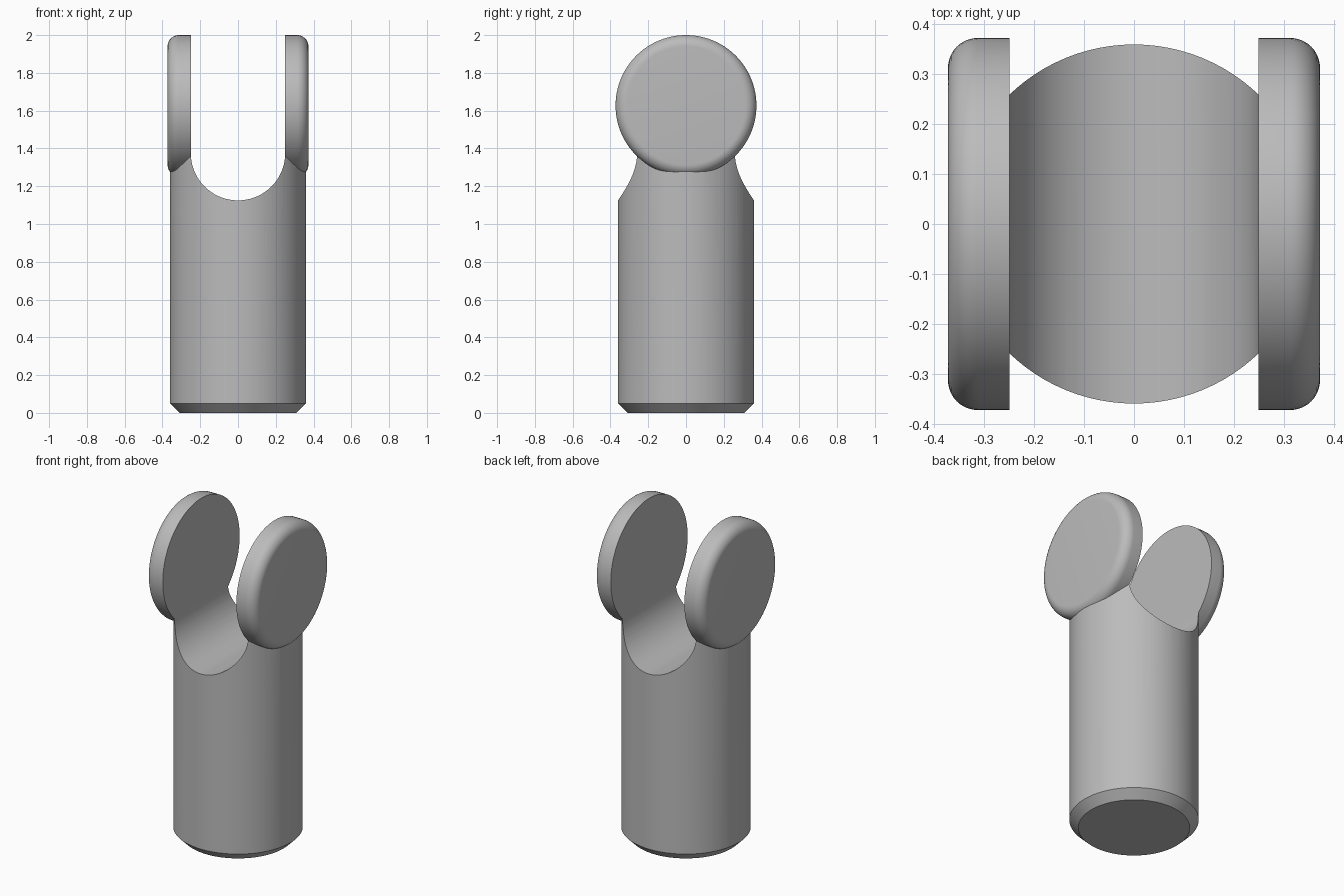
import bpy, bmesh, math
from mathutils import Matrix

cube = bpy.data.objects.get("Cube")
if cube:
    bpy.data.objects.remove(cube, do_unlink=True)

R_BODY, R_DISC, R_SLOT = 0.36, 0.373, 0.25
Z_DISC, Z_SLOT = 1.627, 1.375

steel = bpy.data.materials.new("plain grey")
steel.use_nodes = True
GREY = (0.5, 0.5, 0.5, 1)
steel.diffuse_color = GREY
steel.node_tree.nodes["Principled BSDF"].inputs["Base Color"].default_value = GREY


def add_object(name, bm):
    bmesh.ops.recalc_face_normals(bm, faces=bm.faces)
    mesh = bpy.data.meshes.new(name)
    bm.to_mesh(mesh)
    bm.free()
    mesh.materials.append(steel)
    obj = bpy.data.objects.new(name, mesh)
    bpy.context.collection.objects.link(obj)
    return obj


def turned(name, profile, steps=96, matrix=Matrix()):
    """Solid of revolution about z from (radius, height) rings, with flat caps."""
    bm = bmesh.new()
    rings = []
    for r, z in profile:
        angles = [2 * math.pi * i / steps for i in range(steps)]
        rings.append([bm.verts.new((r * math.cos(a), r * math.sin(a), z)) for a in angles])
    for low, high in zip(rings, rings[1:]):
        for i in range(steps):
            j = (i + 1) % steps
            bm.faces.new((low[i], low[j], high[j], high[i]))
    bm.faces.new(rings[0])
    bm.faces.new(rings[-1])
    bm.transform(matrix)
    return add_object(name, bm)


def combine(target, other, operation):
    mod = target.modifiers.new(operation, "BOOLEAN")
    mod.operation = operation
    mod.solver = "EXACT"
    mod.object = other
    bpy.context.view_layer.objects.active = target
    bpy.ops.object.modifier_apply(modifier=mod.name)
    bpy.data.objects.remove(other, do_unlink=True)


# Shaft with chamfered foot
fork = turned("fork_shaft", [(R_BODY - 0.05, 0), (R_BODY, 0.05), (R_BODY, Z_DISC)])

# Round cheeks with a rounded outer rim, one on each side
FILLET = 0.06
arc = [math.pi / 2 * i / 10 for i in range(11)]
rim = [(R_DISC - FILLET + FILLET * math.cos(a), R_DISC - FILLET + FILLET * math.sin(a)) for a in arc]
for side, name in ((1, "left_cheek"), (-1, "right_cheek")):
    place = Matrix.Translation((0, 0, Z_DISC)) @ Matrix.Rotation(side * math.pi / 2, 4, "Y")
    cheek = turned(name, [(R_DISC, 0.2)] + rim, matrix=place)
    combine(fork, cheek, "UNION")

# U-shaped slot running front to back
bm = bmesh.new()
under = [math.pi + math.pi * i / 48 for i in range(49)]
outline = [(R_SLOT * math.cos(a), Z_SLOT + R_SLOT * math.sin(a)) for a in under]
outline += [(R_SLOT, 2.2), (-R_SLOT, 2.2)]
face = bm.faces.new([bm.verts.new((x, -0.6, z)) for x, z in outline])
extruded = bmesh.ops.extrude_face_region(bm, geom=[face])["geom"]
moved = [v for v in extruded if isinstance(v, bmesh.types.BMVert)]
bmesh.ops.translate(bm, verts=moved, vec=(0, 1.2, 0))
slot = add_object("slot_cutter", bm)
slot.hide_render = True
combine(fork, slot, "DIFFERENCE")

# Smooth round surfaces, crisp edges
fork.name = "clevis_fork"
bpy.ops.object.select_all(action="DESELECT")
fork.select_set(True)
bpy.context.view_layer.objects.active = fork
bpy.ops.object.shade_smooth_by_angle(angle=math.radians(30))
